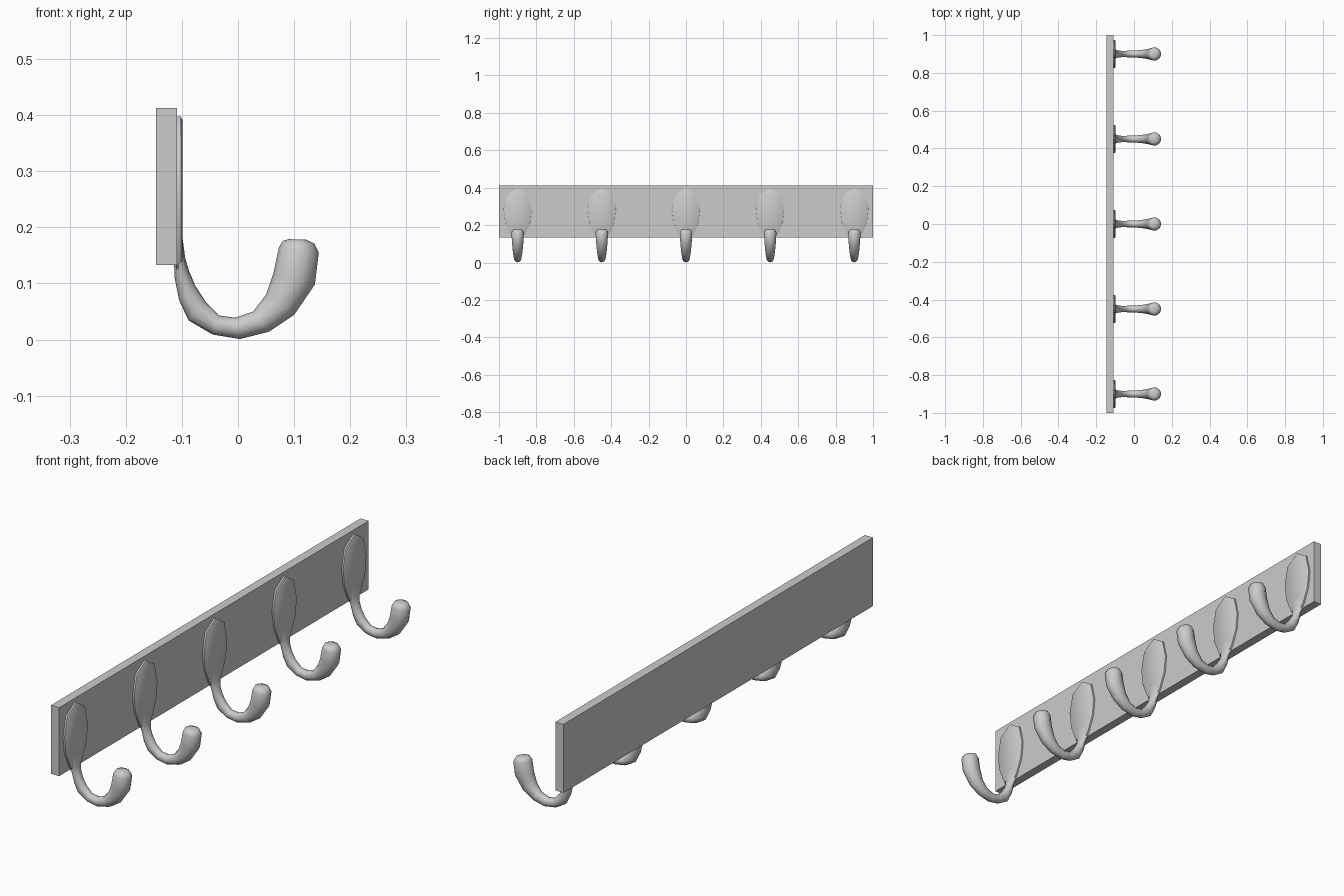
import bpy, bmesh, math
from mathutils import Vector

cube = bpy.data.objects.get("Cube")
if cube:
    bpy.data.objects.remove(cube, do_unlink=True)

grey = bpy.data.materials.new("plain grey")
grey.use_nodes = True
COLOUR = (0.6, 0.6, 0.6, 1)
grey.diffuse_color = COLOUR
grey.node_tree.nodes["Principled BSDF"].inputs["Base Color"].default_value = COLOUR


def finish(bm, name, smooth_angle=None):
    bmesh.ops.recalc_face_normals(bm, faces=bm.faces)
    mesh = bpy.data.meshes.new(name)
    bm.to_mesh(mesh)
    bm.free()
    mesh.materials.append(grey)
    obj = bpy.data.objects.new(name, mesh)
    bpy.context.collection.objects.link(obj)
    if smooth_angle:
        bpy.ops.object.select_all(action='DESELECT')
        obj.select_set(True)
        bpy.context.view_layer.objects.active = obj
        bpy.ops.object.shade_smooth_by_angle(angle=math.radians(smooth_angle))
    return obj


# Wall board
bm = bmesh.new()
bmesh.ops.create_cube(bm, size=1)
for v in bm.verts:
    v.co = Vector((-0.1275 + v.co.x * 0.037, v.co.y * 2, 0.273 + v.co.z * 0.28))
finish(bm, "board")

# Mounting plate: half outline (y, z), mirrored, with a chamfered front rim
HALF = [(0.057, 0.362), (0.075, 0.285), (0.067, 0.215), (0.040, 0.152), (0.022, 0.125)]
OUTLINE = [(0, 0.398)] + HALF + [(-y, z) for y, z in reversed(HALF)]


def make_plate():
    bm = bmesh.new()
    rings = []
    for x, scale in ((-0.110, 1), (-0.102, 1), (-0.099, 0.95)):
        rings.append([bm.verts.new((x, y * scale, 0.27 + (z - 0.27) * scale))
                      for y, z in OUTLINE])
    skin(bm, rings)
    return finish(bm, "hook_plate", 50)


def skin(bm, rings):
    for a, b in zip(rings, rings[1:]):
        n = len(a)
        for i in range(n):
            j = (i + 1) % n
            bm.faces.new((a[i], a[j], b[j], b[i]))
    bm.faces.new(rings[0])
    bm.faces.new(rings[-1])


# Hook arm: outer x, z, inner x, z and half width at each section
SECTIONS = [
    (-0.110, 0.190, -0.100, 0.190, 0.045),
    (-0.114, 0.138, -0.094, 0.145, 0.032),
    (-0.113, 0.110, -0.087, 0.122, 0.024),
    (-0.105, 0.070, -0.076, 0.096, 0.020),
    (-0.088, 0.034, -0.058, 0.068, 0.018),
    (-0.045, 0.009, -0.034, 0.043, 0.018),
    (0.003, 0.001, -0.005, 0.039, 0.019),
    (0.055, 0.014, 0.027, 0.050, 0.022),
    (0.100, 0.044, 0.050, 0.080, 0.027),
    (0.137, 0.098, 0.063, 0.118, 0.032),
    (0.144, 0.155, 0.073, 0.165, 0.035),
    (0.136, 0.171, 0.080, 0.176, 0.028),
    (0.122, 0.178, 0.090, 0.179, 0.016),
]
SIDES = 10


def make_arm():
    bm = bmesh.new()
    rings = []
    for ox, oz, ix, iz, width in SECTIONS:
        outer, inner = Vector((ox, 0, oz)), Vector((ix, 0, iz))
        mid, half = (outer + inner) / 2, (outer - inner) / 2
        ring = []
        for k in range(SIDES):
            a = math.tau * k / SIDES
            ring.append(bm.verts.new(mid + half * math.cos(a)
                                     + Vector((0, width * math.sin(a), 0))))
        rings.append(ring)
    skin(bm, rings)
    return finish(bm, "hook_arm", 60)


# Five evenly spaced hooks
plate, arm = make_plate(), make_arm()
for i in range(-2, 3):
    for part in (plate, arm):
        obj = part if i == -2 else part.copy()
        if i != -2:
            bpy.context.collection.objects.link(obj)
        obj.name = f"{part.name.split('.')[0].rsplit('_at_', 1)[0]}_at_{i + 3}"
        obj.location.y = 0.45 * i
